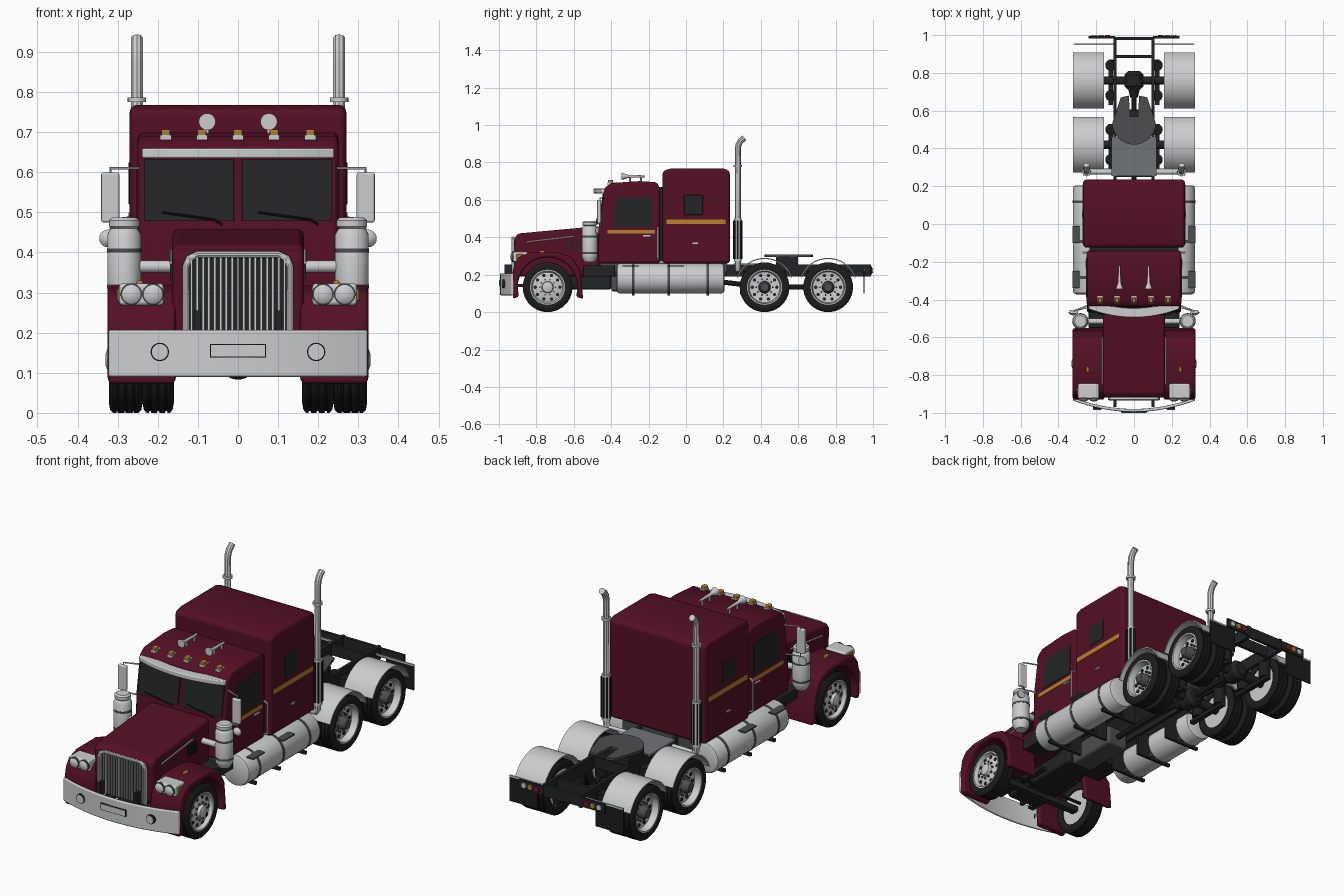
import bpy, bmesh, math
from mathutils import Vector

cube = bpy.data.objects.get("Cube")
if cube:
    bpy.data.objects.remove(cube, do_unlink=True)


def material(name, r, g, b):
    mat = bpy.data.materials.new(name)
    mat.use_nodes = True
    mat.diffuse_color = (r, g, b, 1)
    node = next(n for n in mat.node_tree.nodes if n.type == "BSDF_PRINCIPLED")
    node.inputs["Base Color"].default_value = (r, g, b, 1)
    return mat


paint = material("maroon paint", .09, .005, .018)
chrome = material("pale chrome", .6, .61, .62)
rubber = material("tyre rubber", .012, .012, .012)
glass = material("dark glass", .017, .018, .019)
steel = material("frame black", .016, .017, .019)
grey = material("deck grey", .16, .175, .19)
dark = material("slate grey", .07, .075, .08)
gold = material("gold stripe", .48, .23, .025)
amber = material("amber lamp", .45, .22, .03)
red = material("red lamp", .25, .01, .01)

# Maps profile coordinates (a, b) and a position t along an axis to space
PLACE = {"x": lambda a, b, t: Vector((t, a, b)),
         "y": lambda a, b, t: Vector((a, t, b)),
         "z": lambda a, b, t: Vector((a, b, t))}


def polish(obj, mat, bevel, pair):
    obj.data.materials.clear()
    obj.data.materials.append(mat)
    bpy.ops.object.select_all(action="DESELECT")
    obj.select_set(True)
    bpy.context.view_layer.objects.active = obj
    bpy.ops.object.shade_smooth_by_angle(angle=math.radians(35))
    if bevel:
        mod = obj.modifiers.new("rounded edges", "BEVEL")
        mod.width, mod.segments = bevel, 3
        mod.limit_method, mod.angle_limit = "ANGLE", math.radians(35)
        mod.harden_normals = True
    if pair:
        obj.modifiers.new("other side", "MIRROR")
    return obj


def finish(name, bm, mat, bevel=0, pair=False):
    bmesh.ops.remove_doubles(bm, verts=bm.verts[:], dist=1e-5)
    bmesh.ops.recalc_face_normals(bm, faces=bm.faces[:])
    mesh = bpy.data.meshes.new(name)
    bm.to_mesh(mesh)
    bm.free()
    obj = bpy.data.objects.new(name, mesh)
    bpy.context.collection.objects.link(obj)
    return polish(obj, mat, bevel, pair)


def prism(name, axis, points, start, end, mat, bevel=0, pair=False):
    bm = bmesh.new()
    put = PLACE[axis]
    face = bm.faces.new([bm.verts.new(put(a, b, start)) for a, b in points])
    new = bmesh.ops.extrude_face_region(bm, geom=[face])["geom"]
    shift = put(0, 0, end - start)
    bmesh.ops.translate(bm, vec=shift, verts=[v for v in new if isinstance(v, bmesh.types.BMVert)])
    return finish(name, bm, mat, bevel, pair)


def box(name, xs, ys, zs, mat, bevel=0, pair=False):
    (a, b), (c, d) = ys, zs
    return prism(name, "x", [(a, c), (b, c), (b, d), (a, d)], *xs, mat, bevel, pair)


def lathe(name, axis, centre, profile, mat, pair=False, seg=32):
    """Spin (position, radius) points round an axis through centre (a, b)."""
    bm = bmesh.new()
    put = PLACE[axis]
    verts = [bm.verts.new(put(centre[0] + r, centre[1], t)) for t, r in profile]
    edges = [bm.edges.new(e) for e in zip(verts, verts[1:])]
    bmesh.ops.spin(bm, geom=verts + edges, cent=put(*centre, 0), axis=put(0, 0, 1),
                   angle=math.tau, steps=seg)
    return finish(name, bm, mat, 0, pair)


def rod(name, axis, centre, start, end, radius, mat, pair=False, seg=20):
    return lathe(name, axis, centre, [(start, 0), (start, radius), (end, radius), (end, 0)],
                 mat, pair, seg)


def tube(name, points, radius, mat, pair=False):
    curve = bpy.data.curves.new(name, "CURVE")
    curve.dimensions, curve.bevel_depth = "3D", radius
    curve.bevel_resolution, curve.use_fill_caps = 3, True
    line = curve.splines.new("POLY")
    line.points.add(len(points) - 1)
    for spot, p in zip(line.points, points):
        spot.co = (*p, 1)
    obj = bpy.data.objects.new(name, curve)
    bpy.context.collection.objects.link(obj)
    bpy.ops.object.select_all(action="DESELECT")
    obj.select_set(True)
    bpy.context.view_layer.objects.active = obj
    bpy.ops.object.convert(target="MESH")
    return polish(bpy.context.object, mat, 0, pair)


def bow(name, half, front, sag, depth, zs, mat, bevel):
    """Plate curved in plan, furthest forward in the middle."""
    steps = [i / 8 for i in range(-8, 9)]
    outer = [(half * s, front + sag * s * s) for s in steps]
    inner = [(x, y + depth) for x, y in reversed(outer)]
    return prism(name, "z", outer + inner, *zs, mat, bevel)


def arc(centre, radius, first, last, steps=16):
    angles = [math.radians(first + (last - first) * i / steps) for i in range(steps + 1)]
    return [(centre[0] + radius * math.cos(a), centre[1] + radius * math.sin(a)) for a in angles]


R = .133
FRONT, REAR = -.74, (.42, .76)

# Hood, cab and sleeper
prism("hood", "x", [(-.91, .19), (-.92, .39), (-.9, .42), (-.55, .452), (-.46, .46), (-.46, .19)],
      -.165, .165, paint, .025)
prism("cab", "x", [(-.47, .26), (-.465, .47), (-.438, .645), (-.44, .66), (-.4, .69), (-.25, .7),
                   (-.16, .695), (-.14, .67), (-.14, .26)], -.25, .25, paint, .015)
box("cab_joint", (-.235, .235), (-.15, -.11), (.27, .67), steel)
prism("sleeper", "x", [(-.125, .26), (-.125, .755), (-.08, .768), (.2, .768), (.235, .755), (.235, .26)],
      -.27, .27, paint, .018)
bow("sun_visor", .24, -.495, .045, .05, (.635, .66), chrome, .005)
prism("windshield", "x", [(-.469, .478), (-.445, .632), (-.435, .632), (-.459, .478)],
      .01, .235, glass, .002, True)
prism("door_window", "x", [(-.39, .455), (-.185, .455), (-.18, .6), (-.19, .615), (-.35, .615), (-.37, .6)],
      .245, .253, glass, 0, True)
box("sleeper_window", (.265, .273), (-.01, .09), (.52, .625), glass, .002, True)
box("cab_stripe", (.245, .252), (-.42, -.165), (.42, .44), gold, 0, True)
box("sleeper_stripe", (.265, .272), (-.105, .21), (.47, .494), gold, 0, True)
box("door_handle", (.25, .258), (-.23, -.19), (.405, .412), chrome, 0, True)
box("locker_handle", (.27, .276), (.035, .065), (.363, .371), chrome, 0, True)
tube("grab_rail", [(.25, -.15, .28), (.27, -.15, .29), (.27, -.15, .44), (.25, -.15, .45)], .005, chrome, True)
tube("hood_trim", [(.168, -.85, .375), (.168, -.6, .405)], .004, chrome, True)
for i in range(5):
    y = -.64 + i * .017
    box("hood_louvre", (.163, .17), (y, y + .007), (.33, .385), steel, 0, True)
for s in (-1, 1):
    tube("wiper", [(s * .12 - .07, -.475, .5), (s * .12 + .06, -.48, .482), (s * .12 + .08, -.47, .47)], .003, rubber)

# Roof lamps and horns
for i in range(-2, 3):
    x = i * .09
    box("roof_lamp_base", (x - .014, x + .014), (-.42, -.38), (.68, .693), chrome)
    box("roof_lamp", (x - .011, x + .011), (-.418, -.39), (.69, .707), amber, .004)
lathe("horn", "y", (.077, .726), [(-.345, 0), (-.345, .021), (-.335, .017), (-.31, .008), (-.22, .005),
                                  (-.22, 0)], chrome, True)
for y in (-.3, -.24):
    rod("horn_post", "z", (.077, y), .68, .726, .005, chrome, True)

# Grille
box("grille_back", (-.13, .13), (-.924, -.9), (.19, .385), steel, .003)
for i in range(-8, 9):
    box("grille_bar", (i * .0145 - .003, i * .0145 + .003), (-.932, -.92), (.19, .388), chrome)
tube("grille_frame", [(s * x, -.925, z) for s, x, z in ((-1, .13, .19), (-1, .13, .365), (-1, .122, .385), (-1, .1, .395),
     (1, .1, .395), (1, .122, .385), (1, .13, .365), (1, .13, .19))], .009, chrome)

# Bumper
bow("bumper", .323, -.995, .06, .016, (.09, .207), chrome, .006)
rod("fog_lamp_ring", "y", (.195, .152), -.982, -.96, .023, rubber, True)
rod("fog_lamp", "y", (.195, .152), -.985, -.96, .02, chrome, True)
box("plate_border", (-.07, .07), (-.998, -.99), (.138, .172), rubber)
box("plate", (-.067, .067), (-1, -.99), (.141, .169), chrome)

# Front fenders and headlights
prism("front_fender", "x", [(-.925, .07), (-.93, .2), (-.917, .26), (-.89, .298), (-.83, .318), (-.68, .318),
      (-.61, .295), (-.565, .22), (-.55, .07)] + arc((FRONT, R), .16, -18, 198),
      .155, .325, paint, .012, True)
box("headlight_box", (.185, .297), (-.925, -.845), (.268, .323), chrome, .01, True)
for x in (.212, .266):
    rod("headlight_ring", "y", (x, .296), -.93, -.9, .027, dark, True)
    lathe("headlight", "y", (x, .296), [(-.9, 0), (-.9, .023), (-.932, .023), (-.938, .014), (-.94, 0)], chrome, True)
box("side_signal", (.295, .302), (-.905, -.87), (.28, .31), amber, .002, True)
box("fender_marker", (.237, .253), (-.785, -.755), (.31, .33), amber, .004, True)

# Air cleaners
lathe("air_cleaner", "z", (.284, -.515), [(.268, 0), (.268, .028), (.29, .04), (.3, .042), (.445, .042), (.457, .035),
      (.46, .032), (.465, .038), (.48, .038), (.487, .03), (.488, 0)], chrome, True)
for z in (.31, .4):
    rod("air_cleaner_band", "z", (.284, -.515), z, z + .01, .043, dark, True, 32)
rod("air_intake_pipe", "x", (-.515, .365), .15, .26, .015, chrome, True)

# Mirrors
box("mirror", (.296, .341), (-.475, -.455), (.475, .6), chrome, .006, True)
tube("mirror_arm", [(.24, -.43, .61), (.318, -.46, .61), (.318, -.46, .46), (.24, -.44, .46)], .004, chrome, True)
lathe("round_mirror", "y", (.324, .435), [(-.485, 0), (-.48, .014), (-.47, .022), (-.465, .022), (-.465, 0)],
      chrome, True)

# Fuel tanks with straps and steps
lathe("fuel_tank", "y", (.243, .18), [(-.372, 0), (-.372, .065), (-.366, .076), (-.355, .08), (.19, .08), (.2, .076),
      (.205, .065), (.205, 0)], chrome, True, 40)
for y in (-.29, -.1, .11):
    rod("tank_strap", "y", (.243, .18), y, y + .014, .082, dark, True, 40)
    box("tank_bracket", (.1, .3), (y, y + .014), (.09, .105), steel, 0, True)
    box("tank_hanger", (.1, .17), (y, y + .014), (.09, .25), steel, 0, True)
for y in (-.34, -.1):
    box("tank_step", (.285, .325), (y, y + .09), (.243, .25), dark, 0, True)

# Exhaust stacks
tube("exhaust_stack", [(.12, .277, .23), (.24, .277, .23), (.252, .277, .25), (.252, .277, .87), (.252, .281, .895),
     (.252, .292, .915), (.252, .312, .932)], .016, chrome, True)
rod("stack_collar", "z", (.252, .277), .775, .787, .023, chrome, True)
rod("stack_muffler", "z", (.252, .277), .27, .5, .021, chrome, True)
for a, b in arc((.252, .277), .022, 0, 315, 7):
    rod("stack_guard", "z", (a, b), .285, .49, .004, steel, True, 8)


def tyre(name, y, a, b):
    mid = (a + b) / 2
    grooves = [(mid + k * .02 + e, R - d) for k in (-1, 0, 1)
               for e, d in ((-.003, 0), (-.002, .005), (.002, .005), (.003, 0))]
    lathe(name, "x", (y, R), [(a + .006, .09), (a, .108), (a + .003, .125), (a + .01, R)] + grooves
          + [(b - .01, R), (b - .003, .125), (b, .108), (b - .006, .09), (a + .006, .09)], rubber, True, 40)


# Front wheels
tyre("front_tyre", FRONT, .238, .322)
lathe("front_rim", "x", (FRONT, R), [(.25, 0), (.25, .092), (.318, .094), (.318, .088), (.3, .08), (.308, .05),
      (.31, .032), (.325, .028), (.33, .015), (.33, 0)], chrome, True)
for a, b in arc((FRONT, R), .066, 0, 324, 9):
    rod("front_rim_hole", "x", (a, b), .295, .306, .009, steel, True, 12)
for a, b in arc((FRONT, R), .042, 0, 324, 9):
    rod("front_wheel_nut", "x", (a, b), .3, .316, .005, dark, True, 6)

# Rear dual wheels, fenders, axles and air springs
for y in REAR:
    tyre("rear_inner_tyre", y, .16, .238)
    tyre("rear_outer_tyre", y, .244, .322)
    lathe("rear_rim", "x", (y, R), [(.17, 0), (.17, .092), (.318, .094), (.318, .088), (.285, .082), (.28, .05),
          (.28, 0)], chrome, True)
    lathe("rear_hub", "x", (y, R), [(.27, 0), (.27, .034), (.31, .03), (.322, .022), (.322, 0)], dark, True)
    for a, b in arc((y, R), .066, 0, 324, 9):
        rod("rear_rim_hole", "x", (a, b), .275, .287, .009, steel, True, 12)
    for a, b in arc((y, R), .044, 0, 324, 9):
        rod("rear_wheel_nut", "x", (a, b), .275, .292, .005, dark, True, 6)
    prism("rear_fender", "x", arc((y, R), .157, 20, 160) + arc((y, R), .151, 160, 20), .16, .324, chrome, 0, True)
    rod("rear_axle", "x", (y, R), -.2, .2, .022, steel)
    lathe("differential", "y", (0, R), [(y - .09, 0), (y - .09, .02), (y - .05, .03), (y - .03, .05), (y + .03, .05),
          (y + .05, .03), (y + .05, 0)], steel)
    for side in (-.08, .08):
        rod("air_spring", "z", (.122, y + side), .11, .22, .03, rubber, True)
    box("suspension_arm", (.11, .135), (y - .13, y + .11), (.095, .112), steel, 0, True)

# Chassis
box("frame_rail", (.092, .108), (-.97, .99), (.19, .255), steel, 0, True)
for y in (-.9, .25, .59, .88, .975):
    box("cross_member", (-.1, .1), (y, y + .015), (.195, .25), steel)
box("engine", (-.08, .08), (-.86, -.4), (.12, .28), steel, .015)
box("gearbox", (-.06, .06), (-.4, -.12), (.11, .21), dark, .015)
box("cab_floor", (-.2, .2), (-.46, .22), (.215, .265), dark)
box("battery_box", (.1, .24), (-.55, -.38), (.19, .25), steel, .004, True)
tube("drive_shaft", [(0, -.13, .16), (0, .2, .16), (0, .42, R), (0, .76, R)], .014, steel)
box("front_axle", (-.25, .25), (-.76, -.72), (.1, .13), steel, .004)
box("front_spring", (.085, .115), (-.9, -.56), (.135, .15), steel, 0, True)
tube("tie_rod", [(-.23, -.68, .12), (.23, -.68, .12)], .008, steel)

# Deck plate and fifth wheel
box("deck_plate", (-.12, .12), (.255, .46), (.25, .26), grey)
box("fifth_wheel_mount", (-.1, .1), (.48, .6), (.25, .297), steel)
prism("fifth_wheel", "z", arc((0, .535), .115, 180, 360) + [(.07, .67), (.028, .68), (.02, .57),
      (-.02, .57), (-.028, .68), (-.07, .67)], .295, .308, dark)

# Mud flaps and tail lamps
box("flap_hanger", (.1, .318), (.948, .956), (.222, .23), chrome, 0, True)
box("mud_flap", (.162, .318), (.95, .955), (.1, .222), rubber, 0, True)
box("tail_lamp_bar", (.1, .24), (.983, .994), (.2, .245), steel, 0, True)
for x, mat in ((.14, red), (.175, amber), (.21, chrome)):
    rod("tail_lamp", "y", (x, .222), .99, 1, .014, mat, True)
